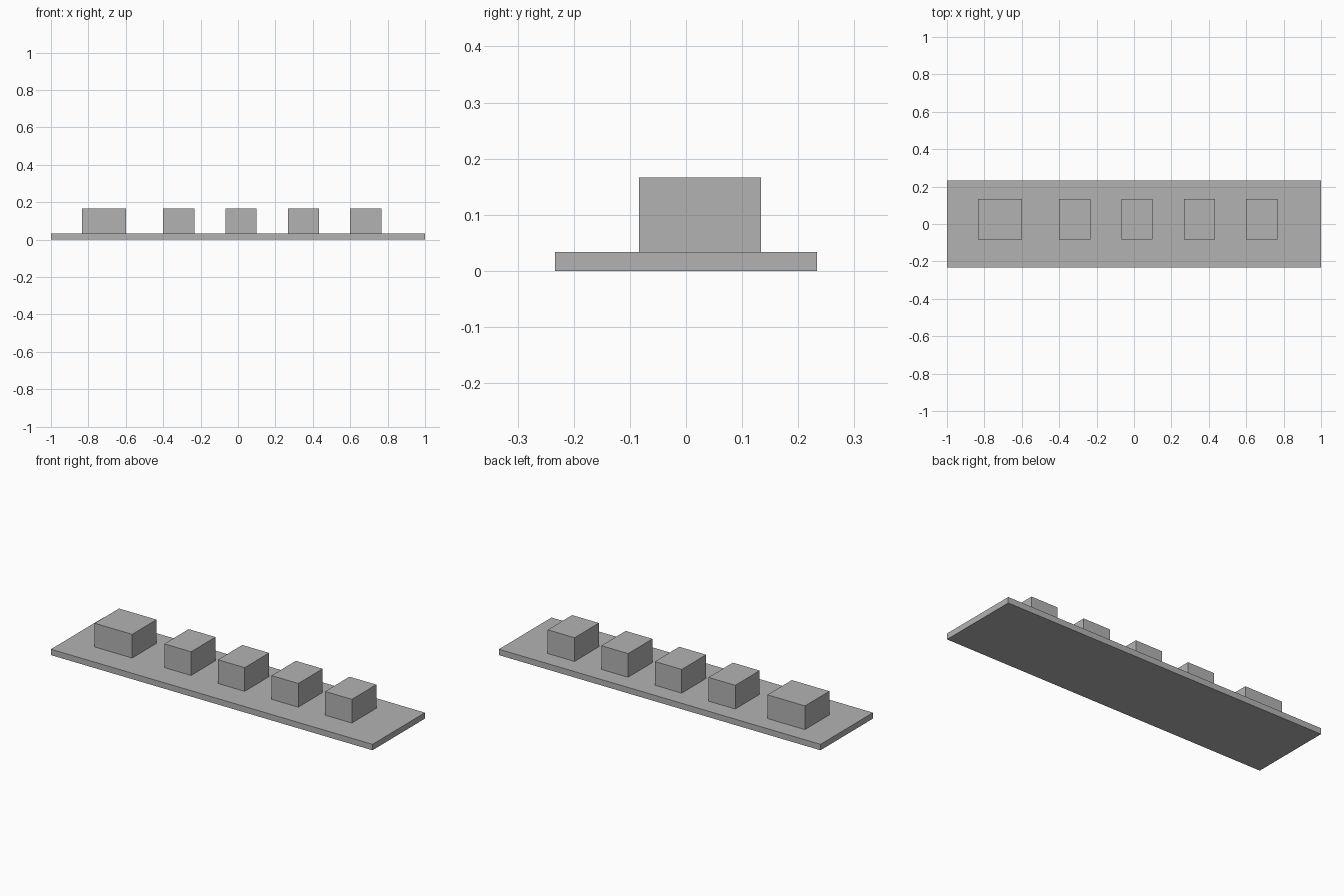
import bpy

cube = bpy.data.objects.get("Cube")
if cube:
    bpy.data.objects.remove(cube, do_unlink=True)

UNIT = 1 / 30  # modelling grid step

# Single plain material
grey = bpy.data.materials.new("plain_grey")
grey.use_nodes = True
colour = (0.45, 0.45, 0.45, 1)
grey.diffuse_color = colour
grey.node_tree.nodes["Principled BSDF"].inputs["Base Color"].default_value = colour


def box(name, x, y, z):
    """Box spanning the given (low, high) grid ranges."""
    spans = (x, y, z)
    centre = [(a + b) / 2 * UNIT for a, b in spans]
    bpy.ops.mesh.primitive_cube_add(size=1, location=centre)
    obj = bpy.context.object
    obj.name = name
    obj.scale = [(b - a) * UNIT for a, b in spans]
    bpy.ops.object.transform_apply(location=False, rotation=False, scale=True)
    obj.data.materials.append(grey)
    return obj


# Flat base plate
box("base_plate", (-30, 30), (-7, 7), (0, 1))

# Row of blocks: one wide block, then four evenly spaced narrow ones
block_y, block_z = (-2.5, 4), (1, 5)
box("wide_block", (-25, -18), block_y, block_z)
for i in range(4):
    left = -12 + 10 * i
    box(f"narrow_block_{i + 1}", (left, left + 5), block_y, block_z)
